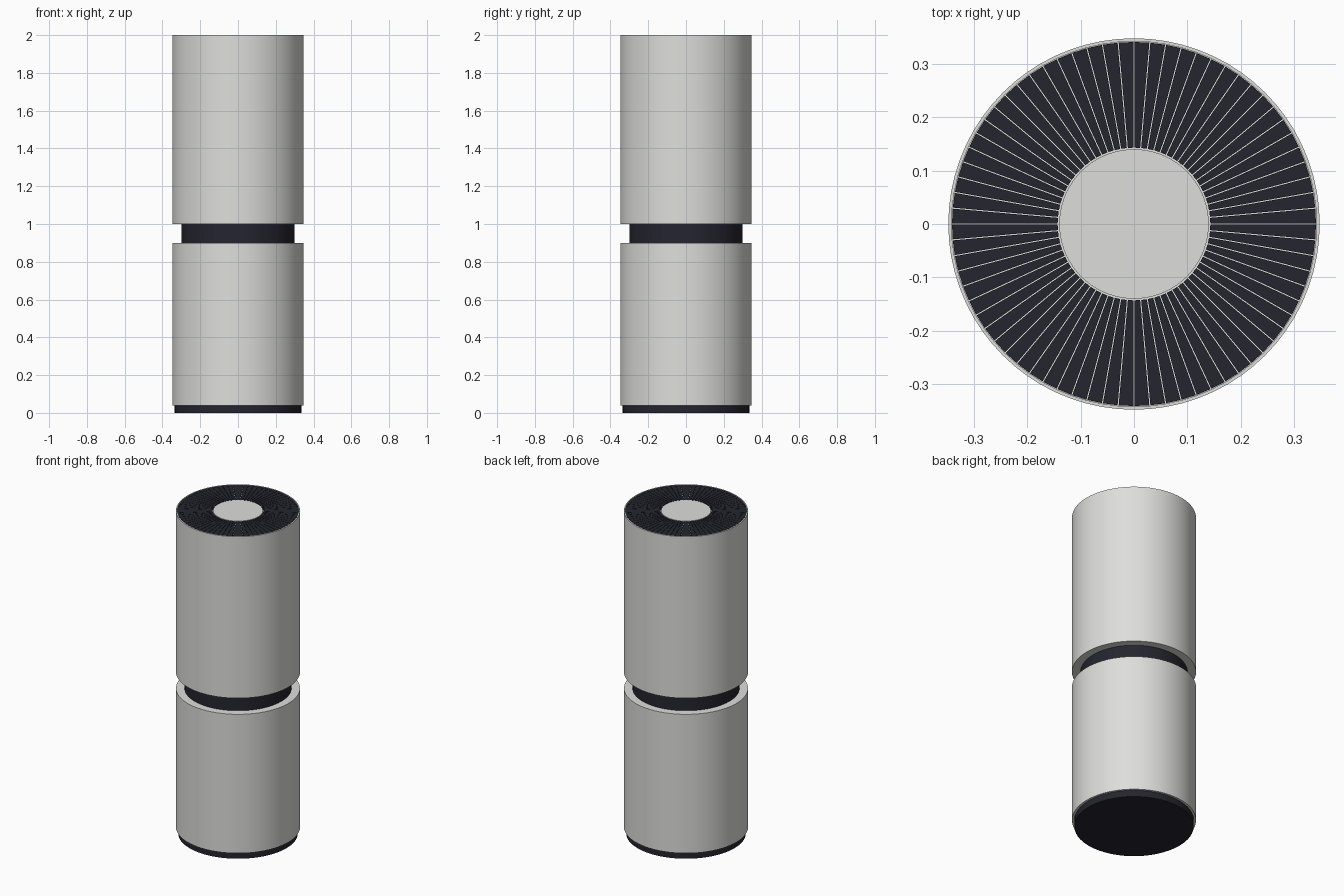
import bpy
import bmesh
from math import cos, sin, tau, radians

SIDES = 72

cube = bpy.data.objects.get("Cube")
if cube:
    bpy.data.objects.remove(cube, do_unlink=True)


def make_material(name, color):
    mat = bpy.data.materials.new(name)
    mat.use_nodes = True
    mat.diffuse_color = color
    mat.node_tree.nodes["Principled BSDF"].inputs["Base Color"].default_value = color
    return mat


silver = make_material("pale silver", (0.73, 0.73, 0.71, 1))
dark = make_material("dark navy", (0.018, 0.018, 0.028, 1))


def finish(name, bm, mat):
    bmesh.ops.recalc_face_normals(bm, faces=bm.faces)
    mesh = bpy.data.meshes.new(name)
    bm.to_mesh(mesh)
    bm.free()
    mesh.materials.append(mat)
    obj = bpy.data.objects.new(name, mesh)
    bpy.context.collection.objects.link(obj)
    bpy.ops.object.select_all(action="DESELECT")
    obj.select_set(True)
    bpy.context.view_layer.objects.active = obj
    bpy.ops.object.shade_smooth_by_angle(angle=radians(30))
    return obj


def lathe(name, profile, mat):
    """Revolve (radius, height) points and cap both ends."""
    bm = bmesh.new()
    rings = [[bm.verts.new((r * cos(tau * i / SIDES), r * sin(tau * i / SIDES), z))
              for i in range(SIDES)] for r, z in profile]
    for low, high in zip(rings, rings[1:]):
        for i in range(SIDES):
            j = (i + 1) % SIDES
            bm.faces.new((low[i], low[j], high[j], high[i]))
    bm.faces.new(rings[0])
    bm.faces.new(rings[-1])
    return finish(name, bm, mat)


# Stacked body: foot, lower barrel, recessed neck, upper barrel with a thin rim
lathe("foot", [(0.335, 0), (0.335, 0.05)], dark)
lathe("lower_barrel", [(0.348, 0.04), (0.348, 0.9)], silver)
lathe("neck", [(0.3, 0.89), (0.3, 1.01)], dark)
lathe("upper_barrel", [(0.348, 1.0), (0.348, 2.0), (0.342, 2.0), (0.342, 1.995)], silver)

# Round centre button on the top
lathe("centre_button", [(0.14, 1.99), (0.14, 2.0)], silver)

# Ring of thin dark segments separated by hairline gaps
bm = bmesh.new()
gap = 0.001
for i in range(SIDES):
    corners = []
    for r, k, side in ((0.143, i, 1), (0.341, i, 1), (0.341, i + 1, -1), (0.143, i + 1, -1)):
        a = tau * k / SIDES + side * gap / r
        corners.append((r * cos(a), r * sin(a)))
    low = [bm.verts.new((x, y, 1.994)) for x, y in corners]
    high = [bm.verts.new((x, y, 1.999)) for x, y in corners]
    bm.faces.new(low)
    bm.faces.new(high)
    for a in range(4):
        b = (a + 1) % 4
        bm.faces.new((low[a], low[b], high[b], high[a]))
finish("top_segments", bm, dark)
